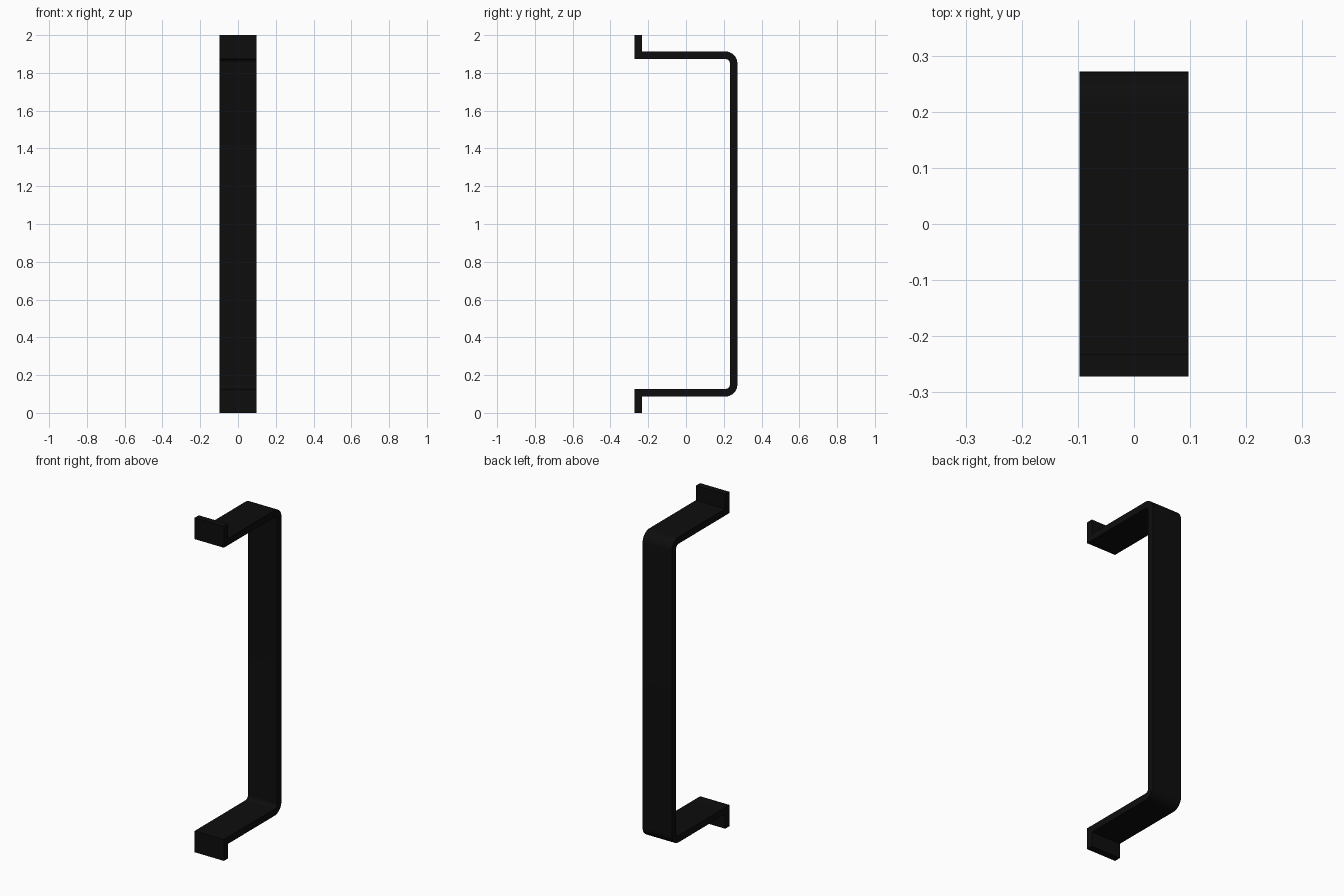
import bpy, bmesh, math

if "Cube" in bpy.data.objects:
    bpy.data.objects.remove(bpy.data.objects["Cube"])

HALF_W = 0.097            # half width of the strap
Y0, Y1 = -0.272, 0.272    # lip front and grip back
T = 0.04                  # strap thickness
Z_IN, Z_OUT = 0.127, 0.087  # inner and outer faces of the lower arm
R_IN, R_OUT = 0.022, 0.062
STEPS = 8

black = bpy.data.materials.new("matte_black")
black.diffuse_color = (0.004, 0.004, 0.004, 1)
black.use_nodes = True
black.node_tree.nodes["Principled BSDF"].inputs["Base Color"].default_value = black.diffuse_color


def bend(radius):
    """Quarter arc from the lower arm up to the grip."""
    cy, cz = Y1 - R_OUT, Z_OUT + R_OUT
    return [(cy + radius * math.sin(a), cz - radius * math.cos(a))
            for a in (math.pi / 2 * i / STEPS for i in range(STEPS + 1))]


# Lower half of each side of the strap, mirrored about z = 1
outer = [(Y0 + T, 0), (Y0 + T, Z_OUT)] + bend(R_OUT)
inner = [(Y0, 0), (Y0, Z_IN)] + bend(R_IN)


def full(side):
    return side + [(y, 2 - z) for y, z in reversed(side)]


outer, inner = full(outer), full(inner)

# Bent strap: four corners per station, joined along the path
bm = bmesh.new()
rings = [[bm.verts.new((x, y, z)) for x, (y, z) in
          ((-HALF_W, o), (HALF_W, o), (HALF_W, i), (-HALF_W, i))]
         for o, i in zip(outer, inner)]
for a, b in zip(rings, rings[1:]):
    for k in range(4):
        n = (k + 1) % 4
        bm.faces.new((a[k], a[n], b[n], b[k]))
bm.faces.new(rings[0])
bm.faces.new(rings[-1])
bmesh.ops.recalc_face_normals(bm, faces=bm.faces)

mesh = bpy.data.meshes.new("pull_handle")
bm.to_mesh(mesh)
bm.free()
mesh.materials.append(black)
handle = bpy.data.objects.new("pull_handle", mesh)
bpy.context.collection.objects.link(handle)

# Smooth bends, crisp strap edges
bpy.context.view_layer.objects.active = handle
handle.select_set(True)
bpy.ops.object.shade_smooth_by_angle(angle=math.radians(30))
